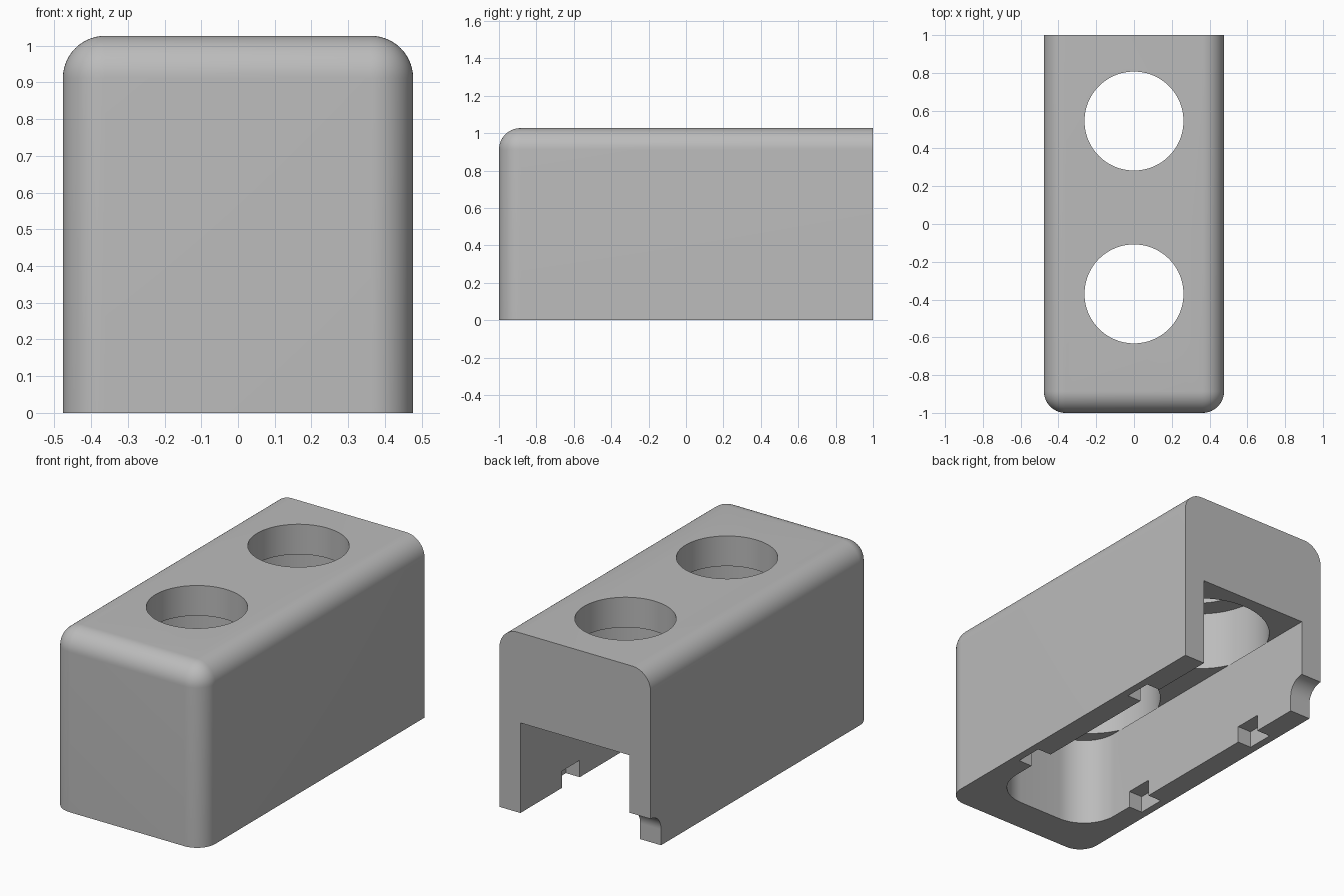
import bpy, bmesh, math
from mathutils import Matrix, Vector

W, H, R = 0.477, 1.027, 0.115          # half width, height, edge radius
CH, CEIL = 0.345, 0.514                # channel half width and ceiling
HOLES = (-0.37, 0.545)                 # hole positions along y

old = bpy.data.objects.get("Cube")
if old:
    bpy.data.objects.remove(old, do_unlink=True)

grey = bpy.data.materials.new("plain_grey")
grey.use_nodes = True
colour = (0.5, 0.5, 0.5, 1)
grey.diffuse_color = colour
grey.node_tree.nodes["Principled BSDF"].inputs["Base Color"].default_value = colour


def finish(bm, name):
    bmesh.ops.recalc_face_normals(bm, faces=bm.faces)
    mesh = bpy.data.meshes.new(name)
    bm.to_mesh(mesh)
    bm.free()
    mesh.materials.append(grey)
    obj = bpy.data.objects.new(name, mesh)
    bpy.context.scene.collection.objects.link(obj)
    return obj


def add_box(bm, lo, hi):
    lo, hi = Vector(lo), Vector(hi)
    mat = Matrix.Translation((lo + hi) / 2) @ Matrix.Diagonal((*(hi - lo), 1))
    bmesh.ops.create_cube(bm, size=1, matrix=mat)


def box(name, lo, hi, radius=0, rounded=None):
    bm = bmesh.new()
    add_box(bm, lo, hi)
    if radius:
        edges = [e for e in bm.edges if rounded(e)]
        bmesh.ops.bevel(bm, geom=edges, offset=radius, segments=14,
                        profile=0.5, affect='EDGES', clamp_overlap=False)
    return finish(bm, name)


def cylinder(name, centre, radius, depth, axis_x=False):
    bm = bmesh.new()
    mat = Matrix.Translation(centre)
    if axis_x:
        mat = mat @ Matrix.Rotation(math.pi / 2, 4, 'Y')
    bmesh.ops.create_cone(bm, cap_ends=True, segments=96, radius1=radius,
                          radius2=radius, depth=depth, matrix=mat)
    return finish(bm, name)


def outer_edge(e):
    # top sides, top front and both front uprights
    a, b = (v.co for v in e.verts)
    top = a.z > H - 0.01 and b.z > H - 0.01
    front = a.y < -0.99 and b.y < -0.99
    back = a.y > 0.99 and b.y > 0.99
    upright = abs(a.z - b.z) > 0.5
    return (top and not back) or (front and upright)


def front_upright(e):
    a, b = (v.co for v in e.verts)
    return a.y < 0 and b.y < 0 and abs(a.z - b.z) > 0.3


body = box("housing", (-W, -1, 0), (W, 1, H), R, outer_edge)

# Channel open at the bottom and back
cutters = [box("channel_cutter", (-CH, -0.79, -0.2), (CH, 1.2, CEIL),
               0.21, front_upright)]

# Round pockets, top holes and paired clip recesses
for y in HOLES:
    cutters.append(cylinder("pocket_cutter", (0, y, (CEIL + 0.855) / 2),
                            0.38, 0.855 - CEIL))
    cutters.append(cylinder("hole_cutter", (0, y, 0.95), 0.262, 0.5))
    cutters.append(box("recess_cutter", (-0.432, y - 0.08, -0.1),
                       (0.432, y + 0.08, 0.096)))

# Cable notch at the back of one leg
cutters.append(cylinder("notch_round_cutter", (-0.42, 1, 0.092), 0.094, 0.3, True))
cutters.append(box("notch_cutter", (-0.57, 0.906, -0.1), (-0.27, 1.1, 0.092)))

for cutter in cutters:
    mod = body.modifiers.new(cutter.name, 'BOOLEAN')
    mod.operation = 'DIFFERENCE'
    mod.solver = 'EXACT'
    mod.object = cutter

# Bake the cuts and drop the cutters
bpy.context.view_layer.update()
deps = bpy.context.evaluated_depsgraph_get()
mesh = bpy.data.meshes.new_from_object(body.evaluated_get(deps))
body.modifiers.clear()
body.data = mesh
mesh.materials.clear()
mesh.materials.append(grey)
for cutter in cutters:
    bpy.data.objects.remove(cutter, do_unlink=True)

bpy.ops.object.select_all(action='DESELECT')
body.select_set(True)
bpy.context.view_layer.objects.active = body
bpy.ops.object.shade_smooth_by_angle(angle=math.radians(30))
